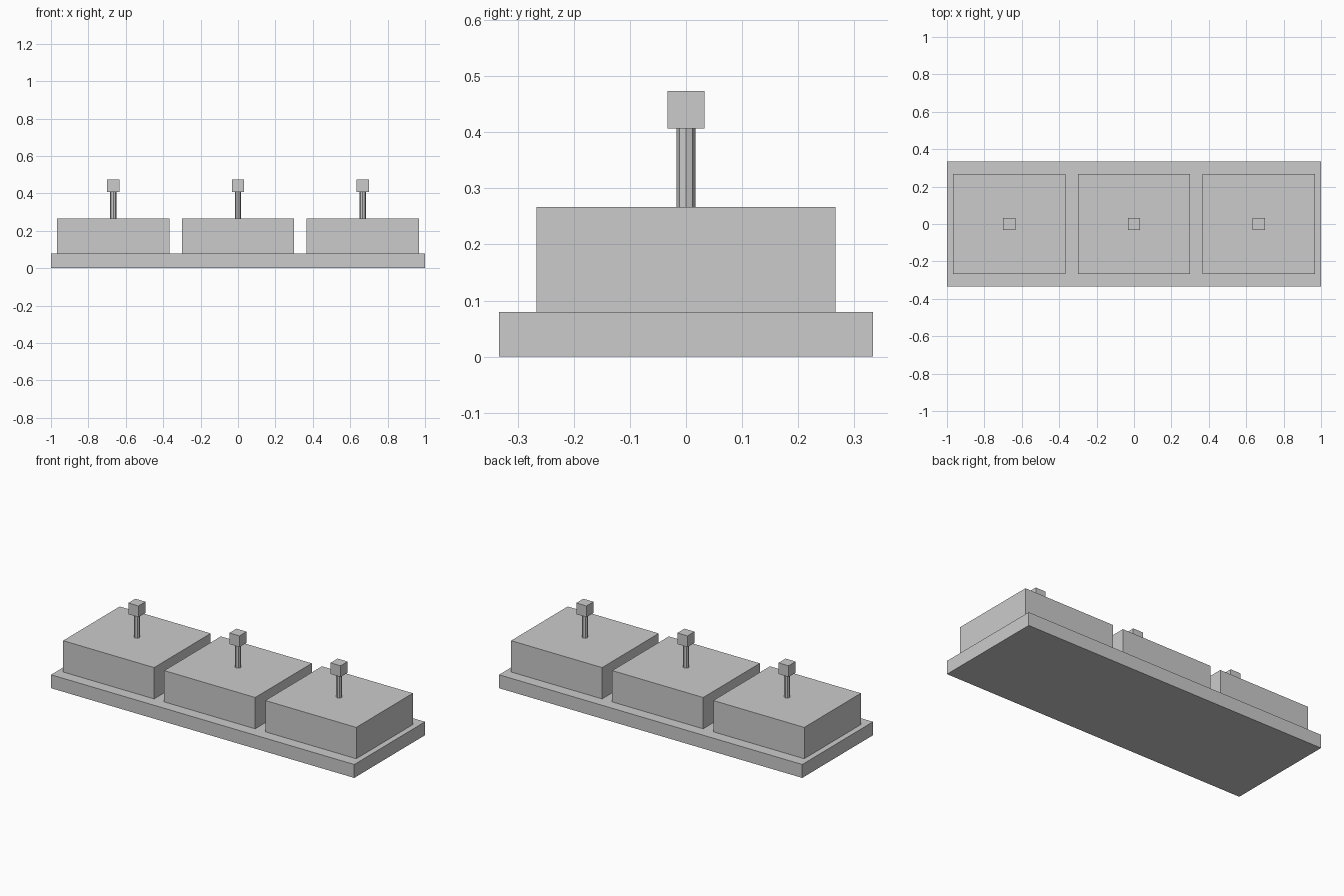
import bpy

if "Cube" in bpy.data.objects:
    bpy.data.objects.remove(bpy.data.objects["Cube"])

U = 1 / 30  # design unit: the base is 60 units long


def box(name, x, size, z0, z1):
    bpy.ops.mesh.primitive_cube_add(size=1, location=(x * U, 0, (z0 + z1) / 2 * U))
    ob = bpy.context.object
    ob.name = name
    ob.scale = (size[0] * U, size[1] * U, (z1 - z0) * U)
    bpy.ops.object.transform_apply(location=False, rotation=False, scale=True)
    return ob


def post(name, x, radius, z0, z1):
    bpy.ops.mesh.primitive_cylinder_add(
        vertices=8, radius=radius * U, depth=(z1 - z0) * U,
        location=(x * U, 0, (z0 + z1) / 2 * U))
    bpy.context.object.name = name


# Base slab
box("base", 0, (60, 20), 0, 2.4)

# Three blocks, each with a thin octagonal post and a cube knob
for label, x in (("left", -20), ("middle", 0), ("right", 20)):
    box(f"{label}_block", x, (18, 16), 2.4, 8)
    post(f"{label}_post", x, 0.5, 8, 12.2)
    box(f"{label}_knob", x, (2, 2), 12.2, 14.2)
